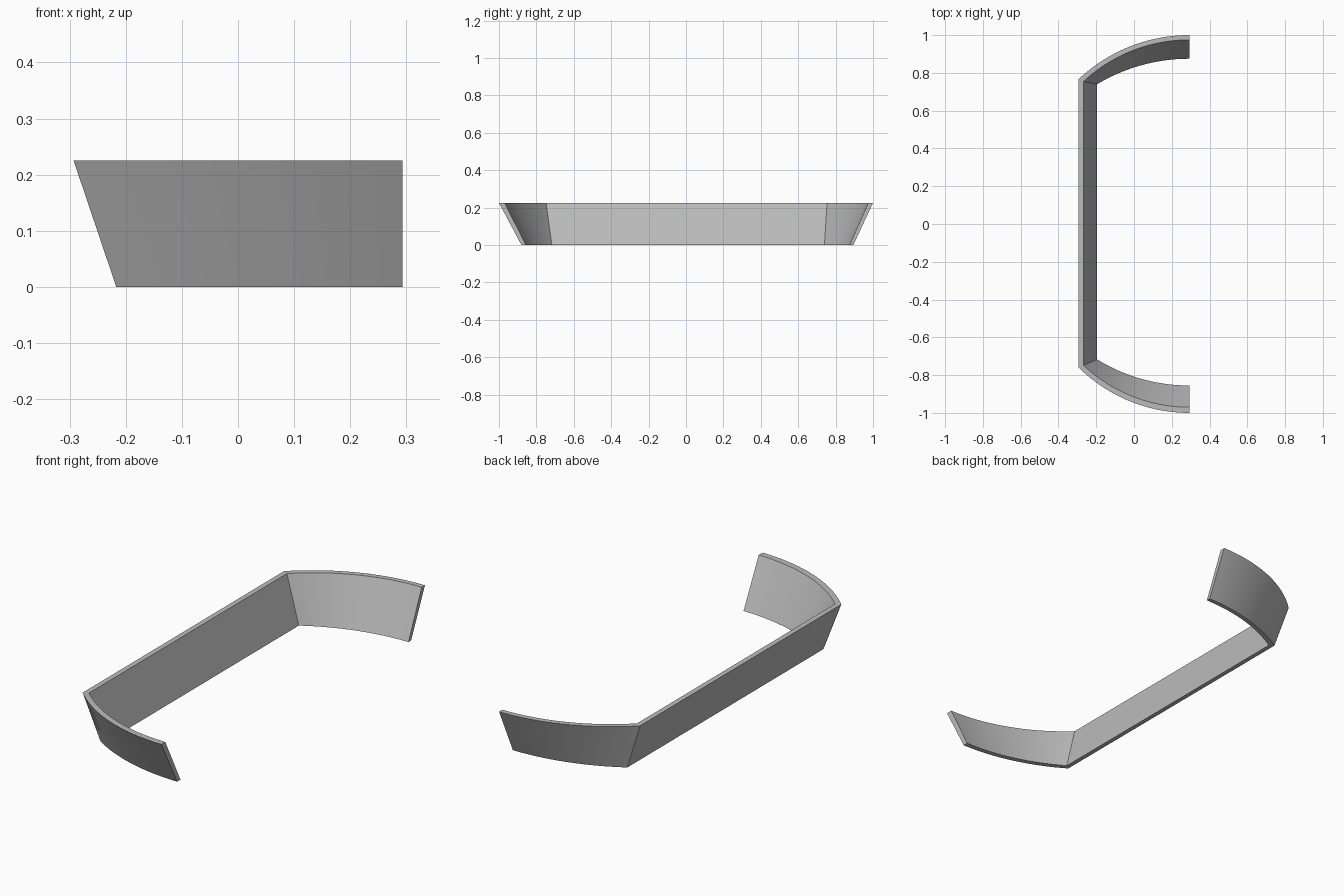
import bpy, bmesh, math

cube = bpy.data.objects.get("Cube")
if cube:
    bpy.data.objects.remove(cube, do_unlink=True)

HEIGHT = 0.225
END_X = 0.293
STEPS = 24

# Cross-section rails: z, corner x, back corner y, back end y, front corner y, front end y
RAILS = [
    (HEIGHT, -0.293, 0.767, 1.0, -0.76, -1.0),      # outer top
    (HEIGHT, -0.268, 0.754, 0.975, -0.748, -0.97),  # inner top
    (0.0, -0.195, 0.74, 0.875, -0.717, -0.855),     # inner bottom
    (0.0, -0.217, 0.755, 0.895, -0.733, -0.88),     # outer bottom
]


def arc(z, corner_x, corner_y, end_y):
    """Circular arc from the corner to the open end, tangent to x at the end."""
    run, rise = END_X - corner_x, abs(end_y - corner_y)
    radius = (run ** 2 + rise ** 2) / (2 * rise)
    sweep = math.asin(run / radius)
    side = math.copysign(1, end_y)
    points = []
    for i in range(STEPS + 1):
        a = sweep * (1 - i / STEPS)
        points.append((END_X - radius * math.sin(a),
                       end_y - side * radius * (1 - math.cos(a)), z))
    return points


def rail_path(z, x, back_corner, back_end, front_corner, front_end):
    back = arc(z, x, back_corner, back_end)
    front = arc(z, x, front_corner, front_end)
    return back[::-1] + front


# Flared wall: back wing, straight side and front wing in one loft
bm = bmesh.new()
rails = [[bm.verts.new(p) for p in rail_path(*r)] for r in RAILS]
for k, rail in enumerate(rails):
    nxt = rails[(k + 1) % len(rails)]
    for i in range(len(rail) - 1):
        bm.faces.new((rail[i], rail[i + 1], nxt[i + 1], nxt[i]))

# Open end caps
for i in (0, -1):
    bm.faces.new([rail[i] for rail in rails])
bmesh.ops.recalc_face_normals(bm, faces=bm.faces[:])

mesh = bpy.data.meshes.new("flared_wall")
bm.to_mesh(mesh)
bm.free()
wall = bpy.data.objects.new("flared_wall", mesh)
bpy.context.collection.objects.link(wall)

# Plain grey material
grey = bpy.data.materials.new("plain_grey")
grey.use_nodes = True
colour = (0.5, 0.5, 0.5, 1)
grey.diffuse_color = colour
grey.node_tree.nodes["Principled BSDF"].inputs["Base Color"].default_value = colour
mesh.materials.append(grey)

# Smooth wings with crisp corners and rims
bpy.ops.object.select_all(action="DESELECT")
wall.select_set(True)
bpy.context.view_layer.objects.active = wall
bpy.ops.object.shade_smooth_by_angle(angle=math.radians(25))
